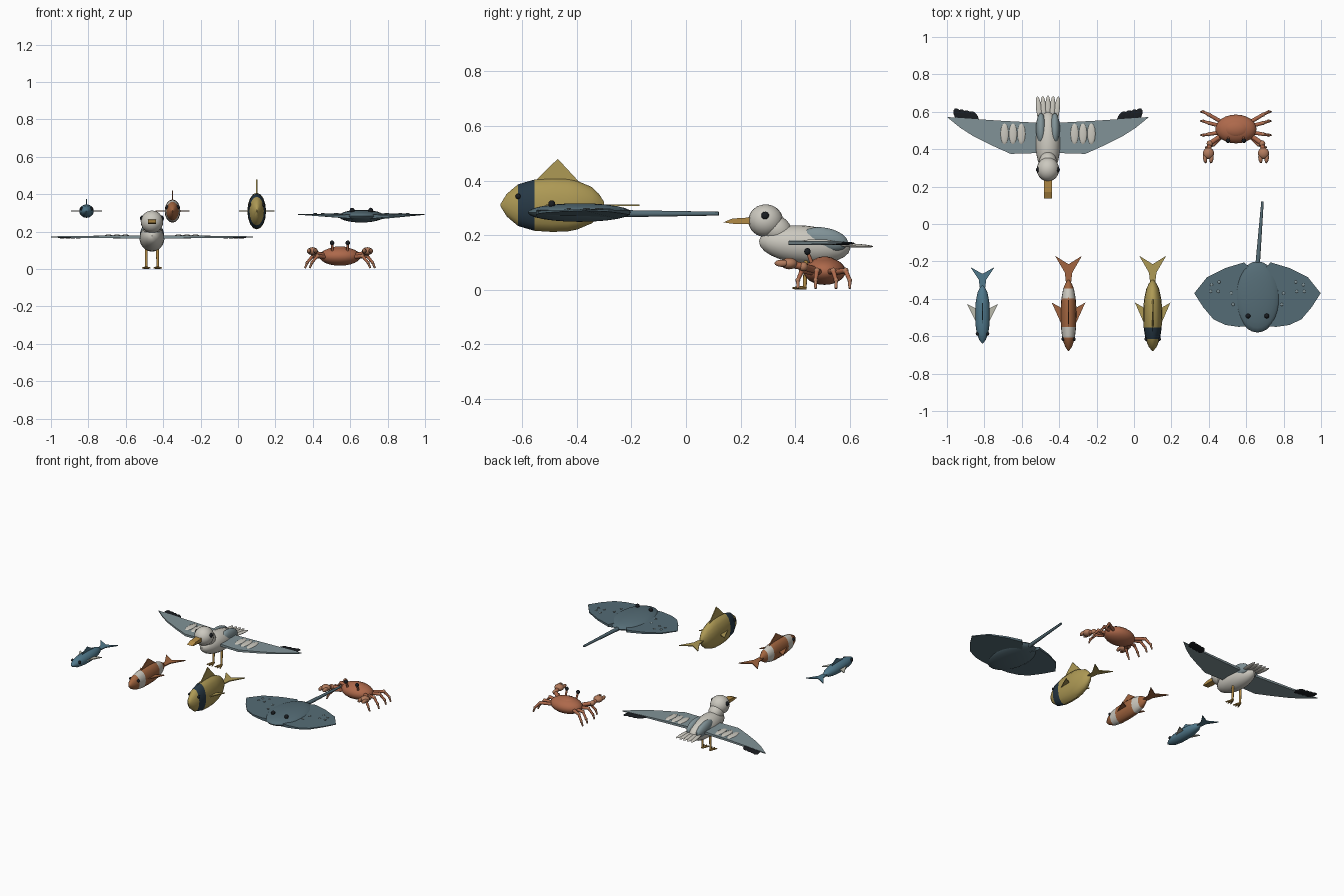
import bpy, bmesh, math
from mathutils import Vector, Euler

if "Cube" in bpy.data.objects:
    bpy.data.objects.remove(bpy.data.objects["Cube"])

def mat(name, r, g, b):
    m = bpy.data.materials.new(name)
    m.diffuse_color = (r, g, b, 1)
    m.use_nodes = True
    m.node_tree.nodes["Principled BSDF"].inputs["Base Color"].default_value = m.diffuse_color
    return m

BLUE = mat("blue", .08, .19, .26)
PALE = mat("pale", .50, .50, .42)
ORANGE = mat("orange", .36, .13, .05)
YELLOW = mat("yellow", .42, .32, .09)
NAVY = mat("navy", .02, .04, .06)
BLACK = mat("black", .01, .012, .015)
WHITE = mat("white", .60, .58, .52)
GREY = mat("grey", .22, .29, .31)
SLATE = mat("slate", .09, .15, .18)
RED = mat("red", .42, .14, .07)
RUST = mat("rust", .45, .20, .11)
GOLD = mat("gold", .45, .26, .06)

def finish(name, bm, mats, smooth=True):
    bmesh.ops.recalc_face_normals(bm, faces=bm.faces)
    me = bpy.data.meshes.new(name)
    bm.to_mesh(me)
    bm.free()
    for m in mats:
        me.materials.append(m)
    ob = bpy.data.objects.new(name, me)
    bpy.context.collection.objects.link(ob)
    if smooth:
        bpy.context.view_layer.objects.active = ob
        bpy.ops.object.select_all(action='DESELECT')
        ob.select_set(True)
        bpy.ops.object.shade_smooth_by_angle(angle=math.radians(40))
    return ob

def ball(name, loc, radii, m, rot=(0, 0, 0), seg=20, rings=12):
    bm = bmesh.new()
    bmesh.ops.create_uvsphere(bm, u_segments=seg, v_segments=rings, radius=1)
    e = Euler(rot)
    for v in bm.verts:
        p = Vector([v.co[i] * radii[i] for i in range(3)])
        p.rotate(e)
        v.co = p + Vector(loc)
    return finish(name, bm, [m])

def rod(name, a, b, r1, r2, m, seg=10):
    a, b = Vector(a), Vector(b)
    d = b - a
    bm = bmesh.new()
    bmesh.ops.create_cone(bm, cap_ends=True, segments=seg, radius1=r1, radius2=r2, depth=d.length)
    q = d.to_track_quat('Z', 'Y')
    for v in bm.verts:
        v.co = q @ v.co + (a + b) / 2
    return finish(name, bm, [m])

def slab(name, pts, m, axis=(0, 0, 1)):
    """Thin plate: each point is x, y, z, half thickness."""
    bm = bmesh.new()
    ax = Vector(axis)
    top = [bm.verts.new(Vector(p[:3]) + ax * p[3]) for p in pts]
    bot = [bm.verts.new(Vector(p[:3]) - ax * p[3]) for p in pts]
    bm.faces.new(top)
    bm.faces.new(bot[::-1])
    n = len(pts)
    for i in range(n):
        j = (i + 1) % n
        bm.faces.new((top[i], bot[i], bot[j], top[j]))
    return finish(name, bm, [m], False)

# ---- fish: lofted body, horizontal forked tail, fins ----
PROFILE = [(0, .04), (.06, .42), (.17, .78), (.33, .96), (.5, 1), (.65, .98), (.74, .91),
           (.88, .68), (.95, .42), (1, .12)]

def fish(tag, x, nose, end, tip, w, h, top, span, m, bands, bm_mat, fin):
    z, L, n = .31, end - nose, 16
    def prof(t):
        for (a, ra), (b, rb) in zip(PROFILE, PROFILE[1:]):
            if t <= b:
                return ra + (rb - ra) * (t - a) / (b - a)
        return PROFILE[-1][1]
    ts = sorted({p[0] for p in PROFILE} | {t for b in bands for t in b})
    bm = bmesh.new()
    rings = []
    for t in ts:
        r = prof(t)
        rings.append([bm.verts.new((x + w * r * math.cos(k * math.tau / n), nose + L * t,
                                    z + h * r * math.sin(k * math.tau / n))) for k in range(n)])
    for i in range(len(ts) - 1):
        mid = (ts[i] + ts[i + 1]) / 2
        for k in range(n):
            f = bm.faces.new((rings[i][k], rings[i][k - 1], rings[i + 1][k - 1], rings[i + 1][k]))
            f.material_index = int(any(a < mid < b for a, b in bands))
    bm.faces.new(rings[0])
    bm.faces.new(rings[-1])
    finish(tag + "_body", bm, [m, bm_mat])
    s = L / .38
    slab(tag + "_tail", [(x - .012, end - .03, z, .003), (x - .02, end + .04 * s, z, .003),
         (x - .072 * s ** .5, tip, z, .003), (x, tip - .045 * s, z, .003),
         (x + .072 * s ** .5, tip, z, .003), (x + .02, end + .04 * s, z, .003),
         (x + .012, end - .03, z, .003)], m)
    yc = nose + .5 * L
    slab(tag + "_dorsal_fin", [(x, yc - .06 * s, z + h * .93, .003), (x, yc + .02, top, .003),
         (x, yc + .1 * s, z + h * .85, .003)], m, (1, 0, 0))
    for d in (-1, 1):
        slab(tag + "_side_fin", [(x + d * w * .85, yc - .05 * s, z, .003), (x + d * span, yc + .07 * s, z, .003),
             (x + d * w * .85, yc + .04 * s, z, .003)], fin)
        ball(tag + "_eye", (x + d * w * .70, nose + .17 * L, z + h * .33), (.009, .01, .01), BLACK, seg=12, rings=8)

fish("small_fish", -.81, -.64, -.33, -.23, .039, .036, .375, .083, BLUE, [], BLUE, PALE)
fish("striped_fish", -.35, -.68, -.30, -.17, .042, .062, .42, .09, ORANGE, [(.19, .34), (.74, .88)], WHITE, ORANGE)
fish("tall_fish", .10, -.68, -.30, -.17, .05, .098, .48, .095, YELLOW, [(.17, .33)], NAVY, YELLOW)

# ---- ray ----
rx = .66
ball("ray_body", (rx, -.39, .283), (.122, .19, .034), SLATE, seg=28)
for d in (-1, 1):
    slab("ray_wing", [(rx + d * a, y, z, h) for a, y, z, h in
         [(.04, -.545, .28, .012), (.10, -.55, .282, .008), (.17, -.54, .284, .005), (.235, -.51, .287, .004),
          (.29, -.445, .290, .003), (.338, -.37, .292, .002), (.27, -.285, .290, .004), (.17, -.235, .286, .006),
          (.07, -.205, .283, .008), (.03, -.25, .28, .02), (.03, -.45, .28, .02)]], SLATE)
    ball("ray_eye", (rx + d * .05, -.492, .314), (.013, .013, .014), BLACK, seg=12, rings=8)
    for a, y in [(.21, -.36), (.245, -.325), (.205, -.31), (.25, -.36), (.13, -.43), (.14, -.37)]:
        ball("ray_spot", (rx + d * a, y, .297), (.008, .008, .003), GREY, seg=10, rings=6)
rod("ray_tail", (rx, -.23, .279), (rx + .027, .12, .279), .013, .007, SLATE)

# ---- seabird ----
gx = -.46
ball("bird_body", (gx, .435, .165), (.067, .168, .07), WHITE, (-.08, 0, 0))
ball("bird_neck", (gx, .33, .222), (.047, .062, .05), WHITE, (-.6, 0, 0))
ball("bird_head", (gx, .292, .253), (.06, .064, .06), WHITE)
slab("bird_bill", [(gx, .25, .253, .021), (gx, .235, .265, .021), (gx, .17, .261, .021), (gx, .137, .247, .021),
     (gx, .17, .242, .021), (gx, .235, .240, .021)], GOLD, (1, 0, 0))
for d in (-1, 1):
    ball("bird_eye", (gx + d * .052, .29, .271), (.012, .015, .015), BLACK, seg=12, rings=8)
    slab("bird_wing", [(gx + d * a, y, .172, h) for a, y, h in
         [(.03, .38, .008), (.20, .375, .007), (.30, .42, .006), (.40, .47, .005), (.47, .515, .004),
          (.54, .572, .003), (.40, .562, .005), (.25, .552, .007), (.03, .54, .008)]], GREY)
    ball("bird_back_patch", (gx + d * .037, .51, .185), (.027, .085, .042), GREY, (-.2, 0, 0))
    for k in range(3):
        ball("wing_covert", (gx + d * (.142 + k * .045), .482, .178), (.022, .058, .007), WHITE, seg=12, rings=8)
    for k in range(4):
        ball("dark_wingtip", (gx + d * (.395 + k * .028), .567 + k * .005, .170), (.022, .04, .006), BLACK,
             (0, 0, -d * .5), seg=12, rings=8)
    rod("bird_leg", (gx + d * .03, .44, .11), (gx + d * .03, .435, .01), .008, .007, GOLD)
    for t in (-.4, 0, .4):
        rod("bird_toe", (gx + d * .03, .44, .008), (gx + d * .03 + .05 * math.sin(t), .44 - .05 * math.cos(t), .006),
            .007, .004, GOLD, 8)
for k in range(-2, 3):
    ball("tail_feather", (gx + k * .024, .615 - abs(k) * .002, .162), (.015, .073, .007), WHITE,
         (-.05, 0, -k * .06), seg=12, rings=8)

# ---- crab ----
cx = .545
ball("crab_shell", (cx, .508, .068), (.11, .077, .05), RED, seg=24)
ball("crab_shell_top", (cx, .508, .088), (.075, .052, .034), RED, seg=24)
for d in (-1, 1):
    X = lambda a: cx + d * a
    rod("eye_stalk", (X(.04), .46, .10), (X(.042), .445, .14), .007, .006, RED)
    ball("crab_eye", (X(.042), .445, .14), (.012, .012, .013), BLACK, seg=12, rings=8)
    # walking legs: three tapering segments
    for y0, y1, y2 in [(.46, .425, .41), (.49, .48, .475), (.525, .54, .55), (.55, .585, .60)]:
        near = .025 if y0 == .46 else 0
        hip, knee = (X(.085), y0, .065), (X(.145 - near), y1, .07)
        ankle, toe = (X(.175 - near), y2, .035), (X(.187 - near), y2, .005)
        rod("leg_upper", hip, knee, .011, .010, RED)
        ball("leg_joint", knee, (.011, .011, .011), RUST, seg=10, rings=8)
        rod("leg_middle", knee, ankle, .009, .007, RED)
        ball("leg_foot_joint", ankle, (.009, .009, .009), RUST, seg=10, rings=8)
        rod("leg_lower", ankle, toe, .007, .005, RUST)
    # claw arm and pincers
    shoulder, elbow, wrist = (X(.09), .465, .075), (X(.14), .43, .085), (X(.145), .395, .092)
    rod("claw_arm", shoulder, elbow, .013, .013, RED)
    ball("claw_elbow", elbow, (.017, .017, .017), RUST, seg=12, rings=8)
    rod("claw_forearm", elbow, wrist, .013, .014, RED)
    ball("claw_palm", (X(.147), .378, .096), (.03, .031, .021), RUST, seg=14, rings=10)
    for a, b in ((.133, .128), (.162, .168)):
        ball("pincer", (X((a + b) / 2), .35, .097), (.011, .026, .013), RUST, (0, 0, -d * math.copysign(.15, b - a)), 12, 8)
